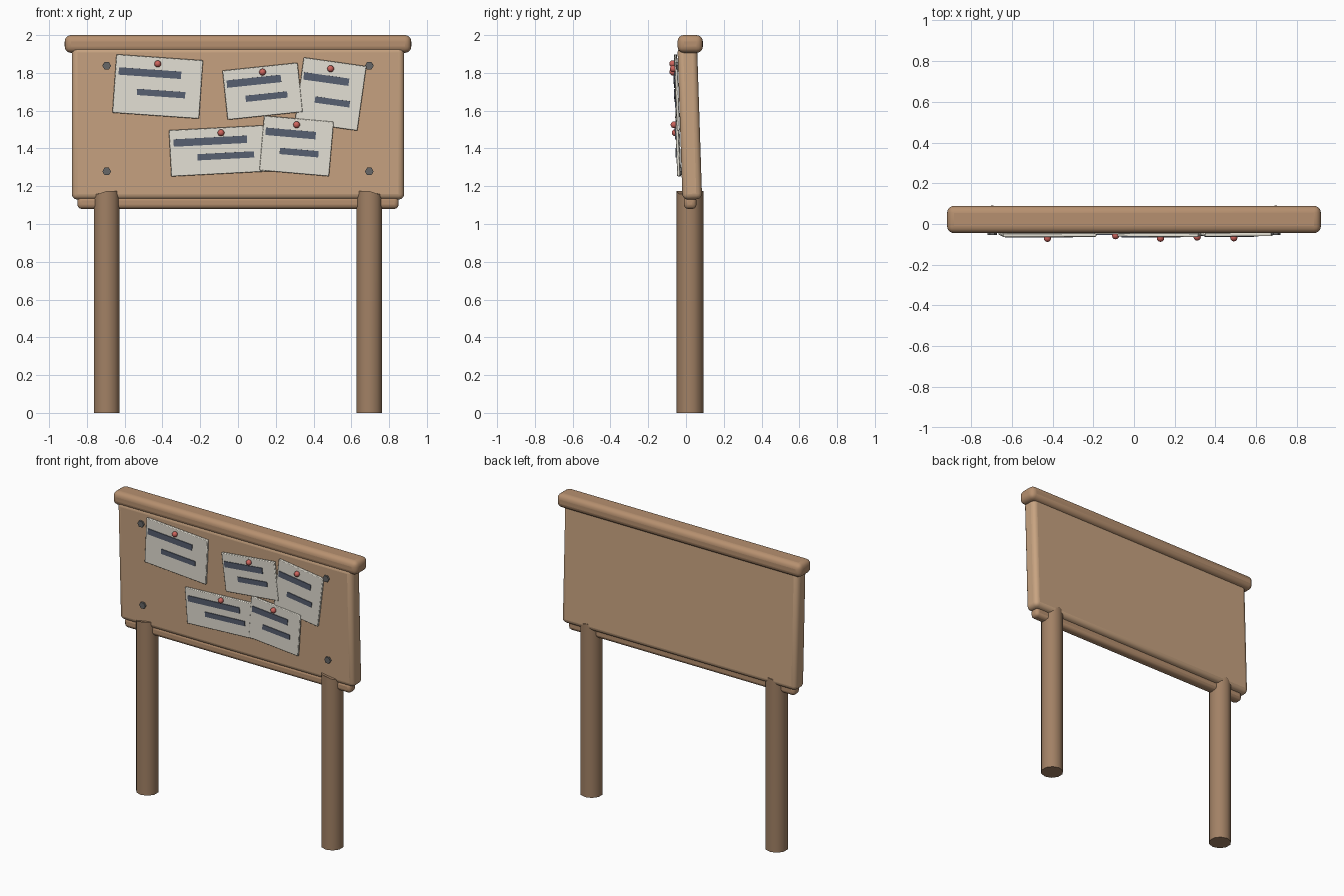
import bpy, math
from mathutils import Matrix, Vector

if "Cube" in bpy.data.objects:
    bpy.data.objects.remove(bpy.data.objects["Cube"])


def material(name, color):
    m = bpy.data.materials.new(name)
    m.diffuse_color = (*color, 1)
    m.use_nodes = True
    m.node_tree.nodes["Principled BSDF"].inputs["Base Color"].default_value = m.diffuse_color
    return m


WOOD = material("board_wood", (0.58, 0.37, 0.22))
RAIL = material("rail_wood", (0.47, 0.28, 0.16))
POST = material("post_wood", (0.36, 0.22, 0.13))
PAPER = material("paper", (0.80, 0.77, 0.68))
INK = material("ink", (0.10, 0.12, 0.17))
RED = material("pin_red", (0.62, 0.13, 0.11))
IRON = material("iron", (0.14, 0.14, 0.14))

# Tilted frame of the board: origin at its centre, local -y is the front face
CENTRE_Z = 1.535
TILT = Matrix.Translation((0, 0.02, CENTRE_Z)) @ Matrix.Rotation(0.033, 4, 'X')
FACE = -0.052


def finish(o, name, mat, bevel=0, segments=3, angle=35):
    o.name = name
    o.data.materials.append(mat)
    if bevel:
        b = o.modifiers.new("bevel", 'BEVEL')
        b.width, b.segments = bevel, segments
        b.limit_method = 'ANGLE'
        b.angle_limit = math.radians(40)
    bpy.ops.object.shade_smooth_by_angle(angle=math.radians(angle))
    return o


def box(name, loc, size, mat, bevel=0, segments=3, frame=None, spin=0):
    bpy.ops.mesh.primitive_cube_add(size=1)
    o = bpy.context.object
    o.data.transform(Matrix.Diagonal((*size, 1)))
    o.matrix_world = (frame or Matrix()) @ Matrix.Translation(loc) @ Matrix.Rotation(spin, 4, 'Y')
    return finish(o, name, mat, bevel, segments)


# Board and its two rails
box("board", (0, 0, 0), (1.76, 0.104, 0.81), WOOD, 0.03, 4, TILT)
box("top_rail", (0, 0.022, 1.953), (1.835, 0.134, 0.094), RAIL, 0.034, 4)
box("bottom_rail", (0, 0.022, 1.113), (1.70, 0.066, 0.066), RAIL, 0.022, 3)

# Ten-sided posts with a chamfered top, and the bolts above them
for side, x in (("left", -0.695), ("right", 0.695)):
    bpy.ops.mesh.primitive_cylinder_add(vertices=10, radius=0.0715, depth=1.175,
                                        location=(x, 0.02, 0.5875))
    o = bpy.context.object
    for v in o.data.vertices:
        if v.co.z > 0:
            v.co.z -= 0.015 if v.co.x * x > 0 else 0
    finish(o, side + "_post", POST, angle=40)
    for level, z in (("upper", 1.84), ("lower", 1.28)):
        bpy.ops.mesh.primitive_cylinder_add(vertices=6, radius=0.023, depth=0.02)
        o = bpy.context.object
        o.matrix_world = (TILT @ Matrix.Translation((x, FACE - 0.002, z - CENTRE_Z))
                          @ Matrix.Rotation(math.pi / 2, 4, 'X')
                          @ Matrix.Rotation(math.pi / 6, 4, 'Z'))
        finish(o, f"{side}_{level}_bolt", IRON)

# Notices: x, z, width, height, spin in degrees, lift off the board
NOTICES = [
    (-0.425, 1.73, 0.46, 0.31, 4, 0.004),
    (0.13, 1.705, 0.40, 0.262, -6, 0.005),
    (0.49, 1.69, 0.335, 0.345, 8, 0.002),
    (-0.09, 1.39, 0.54, 0.245, -3, 0.003),
    (0.31, 1.415, 0.37, 0.29, 5, 0.008),
]
for i, (x, z, w, h, deg, lift) in enumerate(NOTICES, 1):
    spin = math.radians(deg)
    y = FACE - lift - 0.008
    front = y - 0.008
    turn = Matrix.Rotation(spin, 3, 'Y')
    origin = Vector((x, 0, z - CENTRE_Z))
    box(f"notice_{i}", origin + Vector((0, y, 0)), (w, 0.016, h), PAPER, 0.004, 2, TILT, spin)
    # Two dark text strips
    for part, dx, dz, length, thick in (("heading", -0.10, 0.22, 0.72, 0.039),
                                        ("line", 0.045, -0.115, 0.555, 0.033)):
        p = origin + turn @ Vector((dx * w, 0, dz * h))
        p.y = front - 0.001
        box(f"notice_{i}_{part}", p, (length * w, 0.008, thick), INK, 0, 1, TILT, spin)
    # Push pin
    bpy.ops.mesh.primitive_uv_sphere_add(segments=12, ring_count=8, radius=0.018)
    o = bpy.context.object
    o.matrix_world = TILT @ Matrix.Translation(origin + Vector((0, front - 0.008, 0.39 * h)))
    finish(o, f"pin_{i}", RED, angle=60)
